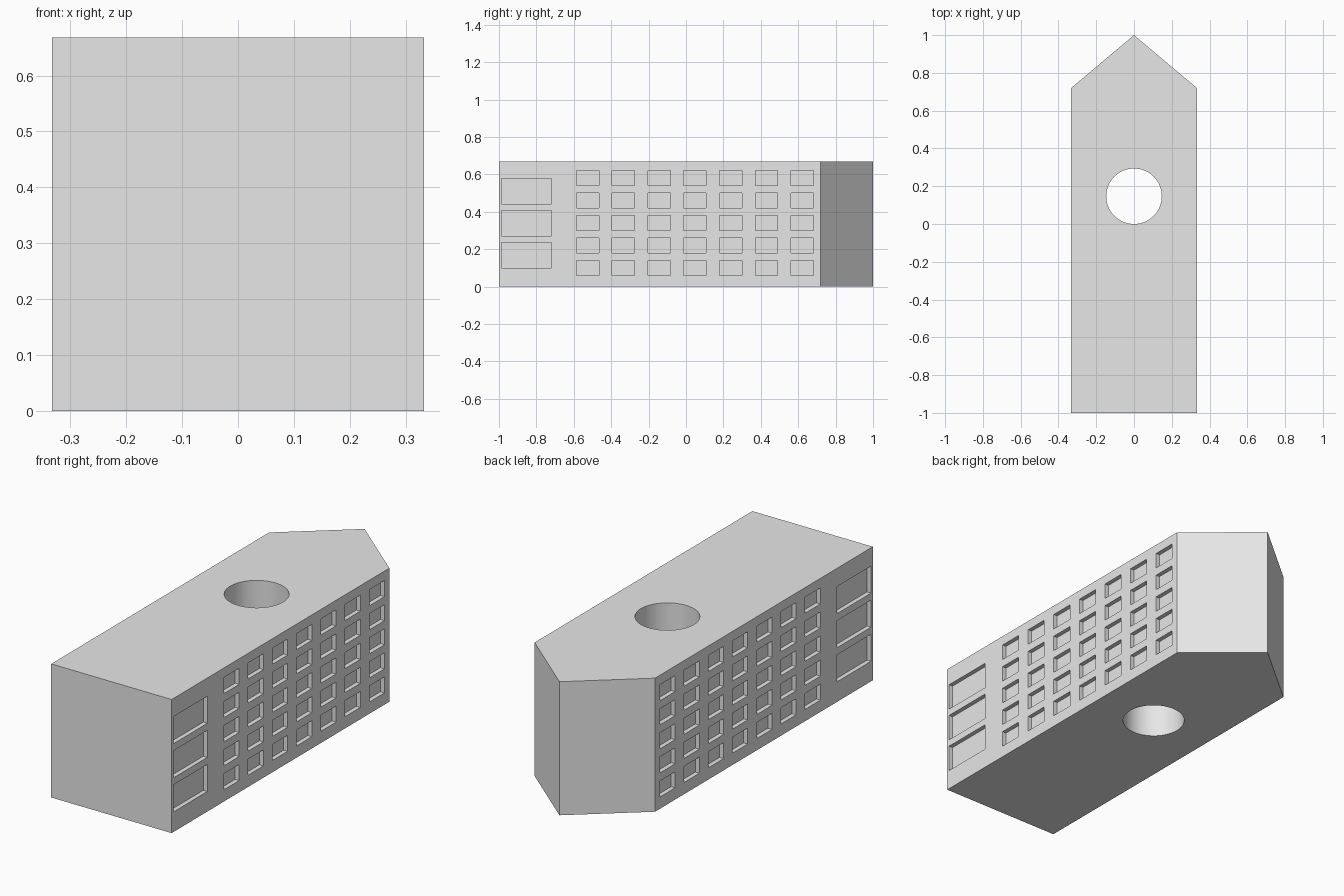
import bpy, bmesh, math
from mathutils import Matrix

if "Cube" in bpy.data.objects:
    bpy.data.objects.remove(bpy.data.objects["Cube"], do_unlink=True)

HALF_W, HEIGHT, SHOULDER = 0.333, 0.668, 0.72
DEPTH = 0.022

grey = bpy.data.materials.new("plain grey")
grey.use_nodes = True
colour = (0.8, 0.8, 0.8, 1)
grey.diffuse_color = colour
grey.node_tree.nodes["Principled BSDF"].inputs["Base Color"].default_value = colour


def make_object(name, bm):
    bmesh.ops.recalc_face_normals(bm, faces=bm.faces)
    mesh = bpy.data.meshes.new(name)
    bm.to_mesh(mesh)
    bm.free()
    mesh.materials.append(grey)
    obj = bpy.data.objects.new(name, mesh)
    bpy.context.collection.objects.link(obj)
    return obj


def add_recess(bm, y, z, length, height):
    """A matching pair of boxes that bite into both long sides."""
    for side in (-1, 1):
        place = Matrix.Translation((side * HALF_W, y, z))
        size = Matrix.Diagonal((2 * DEPTH, length, height, 1))
        bmesh.ops.create_cube(bm, size=1, matrix=place @ size)


def cut(target, cutter):
    cutter.hide_render = True
    mod = target.modifiers.new(cutter.name, "BOOLEAN")
    mod.operation, mod.solver, mod.object = "DIFFERENCE", "EXACT", cutter
    bpy.context.view_layer.objects.active = target
    bpy.ops.object.modifier_apply(modifier=mod.name)
    bpy.data.objects.remove(cutter, do_unlink=True)


# Block with a pointed back end
bm = bmesh.new()
outline = [(-HALF_W, -1), (HALF_W, -1), (HALF_W, SHOULDER), (0, 1), (-HALF_W, SHOULDER)]
base = bm.faces.new([bm.verts.new((x, y, 0)) for x, y in outline])
top = bmesh.ops.extrude_face_region(bm, geom=[base])["geom"]
bmesh.ops.translate(bm, vec=(0, 0, HEIGHT),
                    verts=[v for v in top if isinstance(v, bmesh.types.BMVert)])
body = make_object("building_body", bm)

# Window recesses: a regular grid plus three wide ones near the front
bm = bmesh.new()
for col in range(7):
    for row in range(5):
        add_recess(bm, -0.526 + 0.1913 * col, 0.099 + 0.1203 * row, 0.12, 0.08)
for row in range(3):
    add_recess(bm, -0.852, 0.168 + 0.1705 * row, 0.268, 0.135)
cut(body, make_object("window_cutter", bm))

# Round shaft through the full height
bm = bmesh.new()
bmesh.ops.create_cone(bm, cap_ends=True, segments=64, radius1=0.147, radius2=0.147,
                      depth=HEIGHT * 2,
                      matrix=Matrix.Translation((0, 0.147, HEIGHT / 2)))
cut(body, make_object("shaft_cutter", bm))

# Smooth shaft wall, sharp edges elsewhere
bpy.ops.object.select_all(action="DESELECT")
body.select_set(True)
bpy.context.view_layer.objects.active = body
bpy.ops.object.shade_smooth_by_angle(angle=math.radians(30))
